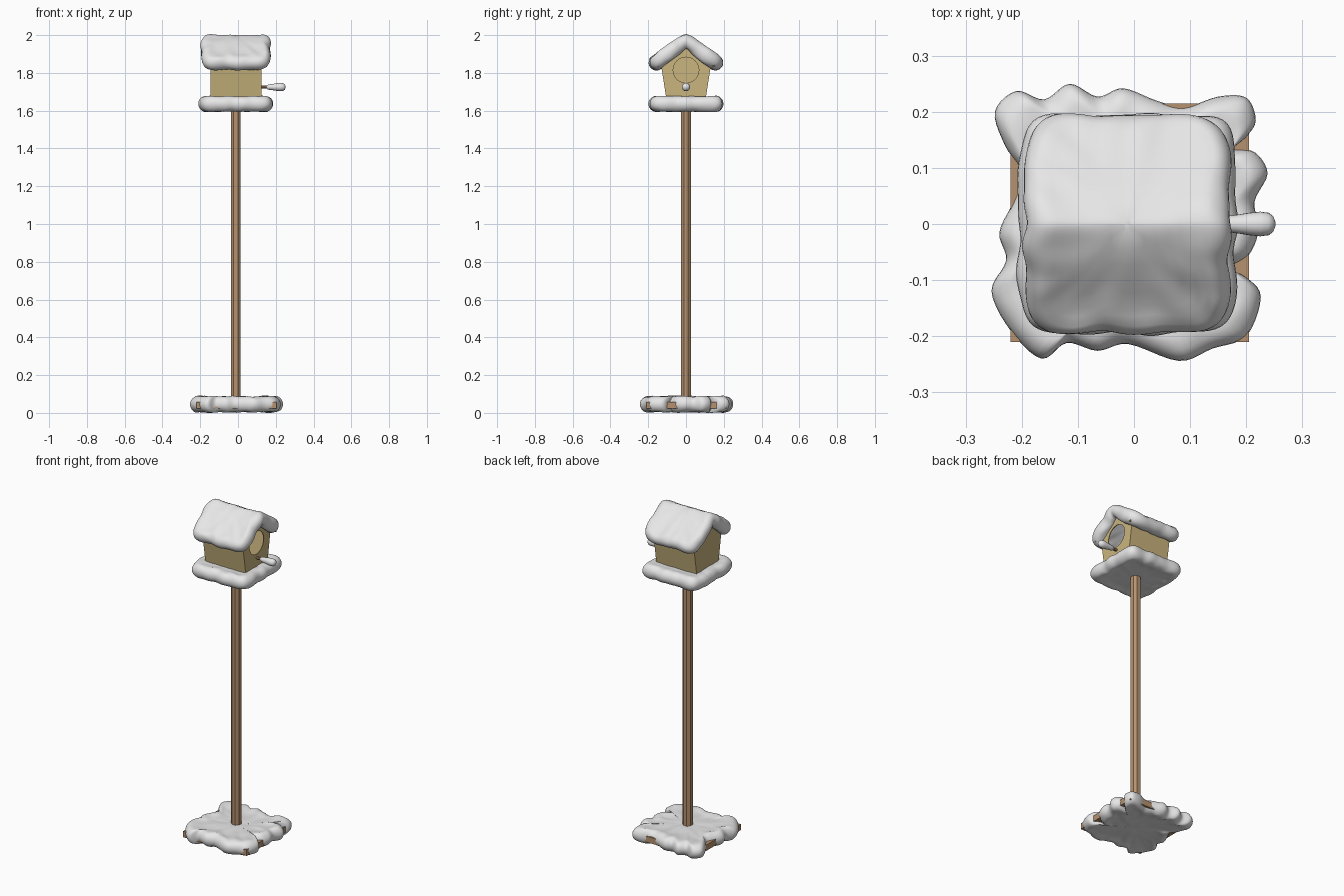
import bpy, bmesh, math
from mathutils import Vector, noise

if "Cube" in bpy.data.objects:
    bpy.data.objects.remove(bpy.data.objects["Cube"])

CX = -0.012  # centre line of the pole and house


def material(name, rgb):
    m = bpy.data.materials.new(name)
    m.use_nodes = True
    m.diffuse_color = (*rgb, 1)
    m.node_tree.nodes["Principled BSDF"].inputs["Base Color"].default_value = (*rgb, 1)
    return m


SNOW = material("snow white", (0.8, 0.8, 0.8))
WOOD = material("brown wood", (0.47, 0.29, 0.16))
WALL = material("pale tan wood", (0.59, 0.46, 0.21))


def finish(bm, name, mat, smooth=False):
    bmesh.ops.recalc_face_normals(bm, faces=bm.faces)
    for f in bm.faces:
        f.smooth = smooth
    me = bpy.data.meshes.new(name)
    bm.to_mesh(me)
    bm.free()
    me.materials.append(mat)
    ob = bpy.data.objects.new(name, me)
    bpy.context.collection.objects.link(ob)
    return ob


def loft(rings, name, mat, smooth=False):
    """Skin a stack of closed rings and cap both ends."""
    bm = bmesh.new()
    loops = [[bm.verts.new(p) for p in ring] for ring in rings]
    n = len(loops[0])
    for a, b in zip(loops, loops[1:]):
        for i in range(n):
            j = (i + 1) % n
            bm.faces.new((a[i], a[j], b[j], b[i]))
    bm.faces.new(loops[0])
    bm.faces.new(loops[-1])
    return finish(bm, name, mat, smooth)


def box(name, x0, x1, y0, y1, z0, z1, mat):
    rings = [[(x0, y0, z), (x1, y0, z), (x1, y1, z), (x0, y1, z)] for z in (z0, z1)]
    return loft(rings, name, mat)


def spline(points, steps=5):
    """Closed smooth curve through the points."""
    pts = [Vector(p) for p in points]
    out, n = [], len(pts)
    for i in range(n):
        a, b, c, d = (pts[(i + k - 1) % n] for k in range(4))
        for s in range(steps):
            t = s / steps
            out.append(b + (c - a) * t / 2 + (a * 2 - b * 5 + c * 4 - d) * t**2 / 2
                       + (b * 3 - a - c * 3 + d) * t**3 / 2)
    return out


def soft_square(a, b, wave, phase, power=7, count=144):
    """Rounded square outline with a gently wavy edge."""
    out = []
    for i in range(count):
        t = math.tau * i / count
        c, s = math.cos(t), math.sin(t)
        r = (abs(c / a) ** power + abs(s / b) ** power) ** (-1 / power)
        r += wave * (math.sin(9 * t + phase) + 0.6 * math.sin(14 * t + 2 * phase))
        out.append(Vector((r * c, r * s)))
    return out


def snow_slab(name, outline, radius, thin, lump, place):
    """Lumpy pillow of snow with a rounded rim; place maps it into the model."""
    inner = [(0.04, thin), (0.2, thin), (0.35, thin), (0.5, thin), (0.65, thin),
             (0.8, thin), (0.9, (thin + radius) / 2)]
    section = [(f, 0, -h) for f, h in inner]
    for k in range(13):
        t = math.pi * (k / 12 - 0.5)
        section.append((1, math.cos(t), radius * math.sin(t)))
    section += [(f, 0, h) for f, h in reversed(inner)]
    rings = []
    for f, bulge, h in section:
        ring = []
        for p in outline:
            q = p * f * (1 - radius * (1 - bulge) / p.length)
            bump = lump * noise.noise(Vector((q.x * 22, q.y * 22, 5 + h * 8)))
            ring.append(place(q.x, q.y, h + bump * abs(h) / radius))
        rings.append(ring)
    return loft(rings, name, SNOW, True)


# Ground board and its clumpy snow
box("base_board", -0.22, 0.205, -0.21, 0.215, 0.022, 0.058, WOOD)
base_edge = [(0.238, 0.09), (0.215, 0.128), (0.178, 0.135), (0.2, 0.155), (0.217, 0.185),
             (0.2, 0.225), (0.15, 0.227), (0.09, 0.208), (0.04, 0.22), (-0.02, 0.242),
             (-0.065, 0.227), (-0.115, 0.25), (-0.16, 0.222), (-0.21, 0.237), (-0.248, 0.2),
             (-0.23, 0.14), (-0.2, 0.09), (-0.215, 0.04), (-0.24, -0.015), (-0.228, -0.065),
             (-0.254, -0.12), (-0.22, -0.19), (-0.165, -0.24), (-0.12, -0.212),
             (-0.065, -0.226), (-0.01, -0.214), (0.08, -0.244), (0.14, -0.222), (0.2, -0.2),
             (0.226, -0.13), (0.2, -0.095), (0.17, -0.08), (0.205, -0.055), (0.222, -0.01),
             (0.215, 0.04)]
snow_slab("base_snow", spline(base_edge), 0.042, 0.036, 0.006,
          lambda x, y, h: (x, y, 0.046 + h))

# Eight-sided pole
pole_rings = [[(CX + 0.0285 * math.cos(math.tau * (i + 0.5) / 8),
                0.0285 * math.sin(math.tau * (i + 0.5) / 8), z) for i in range(8)]
              for z in (0.04, 1.63)]
loft(pole_rings, "pole", WOOD)

# Tray under the house, wrapped in snow
box("tray_board", CX - 0.165, CX + 0.165, -0.165, 0.165, 1.62, 1.65, WOOD)
snow_slab("tray_snow", soft_square(0.194, 0.195, 0.003, 1.0), 0.041, 0.036, 0.004,
          lambda x, y, h: (CX + x, y, 1.636 + h))

# House shell, open under the roof
X0, X1 = -0.145, 0.125
profile = [(-0.102, 1.65), (0.102, 1.65), (0.135, 1.86), (0, 1.955), (-0.135, 1.86)]
bm = bmesh.new()
back, front = [[bm.verts.new((x, y, z)) for y, z in profile] for x in (X0, X1)]
bm.faces.new(back)
bm.faces.new(front)
for i in (0, 1, 4):
    j = (i + 1) % 5
    bm.faces.new((back[i], back[j], front[j], front[i]))
house = finish(bm, "house_walls", WALL)
shell = house.modifiers.new("thickness", "SOLIDIFY")
shell.thickness = 0.005
shell.offset = -1

# Round doorway cut through the entrance wall
cut_rings = [[(x, 0.068 * math.cos(math.tau * i / 32), 1.815 + 0.068 * math.sin(math.tau * i / 32))
              for i in range(32)] for x in (X1 - 0.03, X1 + 0.03)]
cutter = loft(cut_rings, "doorway_cutter", WALL)
cutter.hide_render = True
cutter.hide_viewport = True
cutter.display_type = "WIRE"
cut = house.modifiers.new("doorway", "BOOLEAN")
cut.operation = "DIFFERENCE"
cut.solver = "EXACT"
cut.object = cutter

# Perch with a snowy tip
def turned(name, stations, mat, smooth, sides):
    rings = [[(x, r * math.cos(math.tau * i / sides), 1.725 + r * math.sin(math.tau * i / sides))
              for i in range(sides)] for x, r in stations]
    return loft(rings, name, mat, smooth)


turned("perch", [(X1 - 0.004, 0.008), (0.2, 0.008)], WOOD, False, 8)
turned("perch_snow", [(0.15, 0.004), (0.153, 0.01), (0.162, 0.014), (0.18, 0.016), (0.205, 0.02),
                      (0.225, 0.022), (0.24, 0.02), (0.248, 0.014), (0.252, 0.004)],
       SNOW, True, 20)

# Roof boards and the thick snow folded over them
PITCH = math.radians(38)


def fold(x, s, h):
    side = math.tanh(s / 0.06)
    y = s * math.cos(PITCH) + h * math.sin(PITCH) * side
    lift = math.cos(PITCH) + (1 - math.cos(PITCH)) * (1 - abs(side))
    return (CX + x, y, 1.977 - math.sqrt(s * s + 0.0004) * math.sin(PITCH) + h * lift)


for side, label in ((1, "back"), (-1, "front")):
    corners = [(-0.165, 0.01), (0.165, 0.01), (0.165, 0.205), (-0.165, 0.205)]
    loft([[fold(x, s * side, h) for x, s in corners] for h in (-0.024, 0.0)],
         label + "_roof_board", WOOD)
snow_slab("roof_snow", soft_square(0.183, 0.236, 0.003, 2.2), 0.04, 0.036, 0.005, fold)
